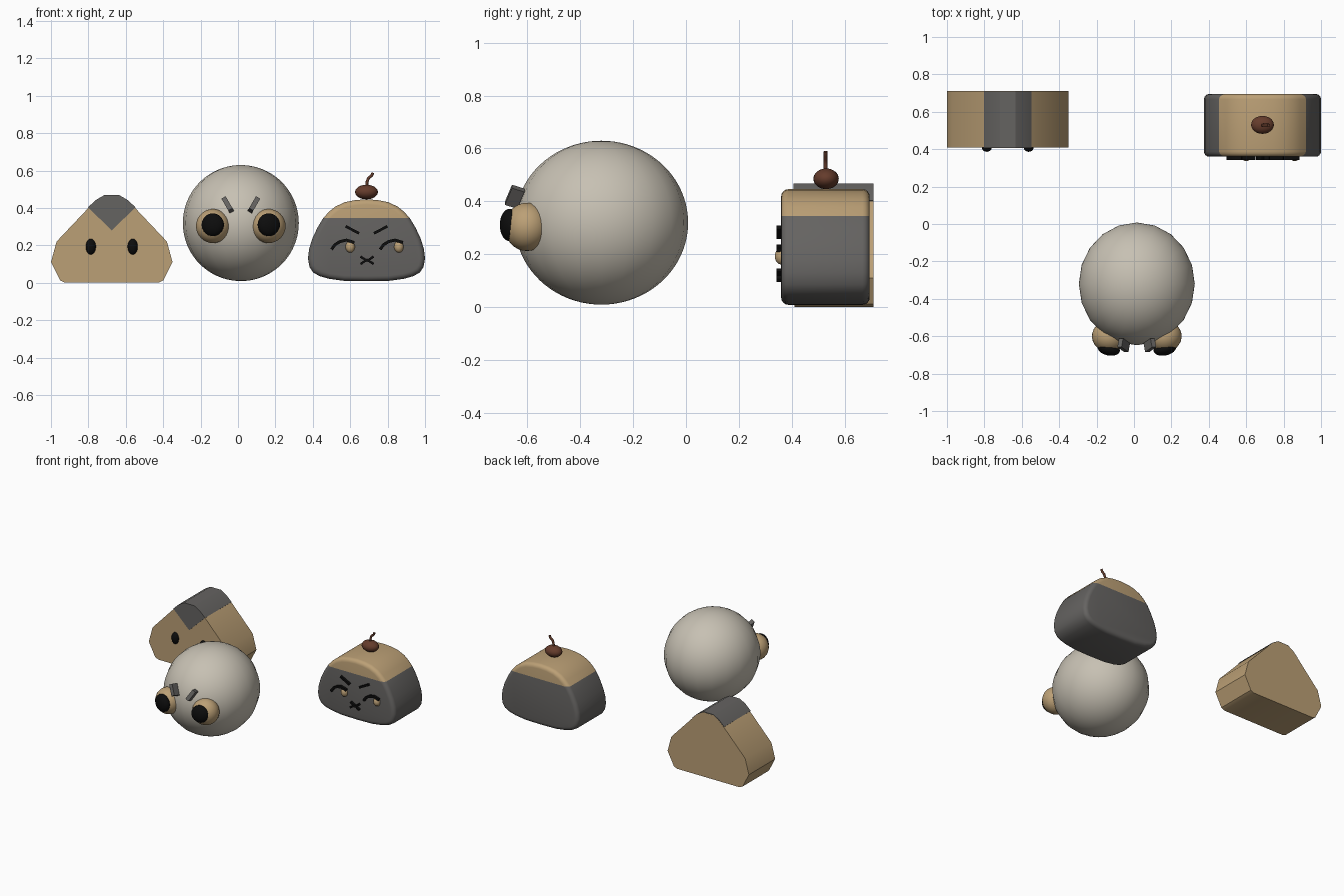
import bpy, bmesh
from math import radians, hypot
from mathutils import Vector

if "Cube" in bpy.data.objects:
    bpy.data.objects.remove(bpy.data.objects["Cube"])


def material(name, rgb):
    m = bpy.data.materials.new(name)
    m.diffuse_color = (*rgb, 1)
    m.use_nodes = True
    m.node_tree.nodes["Principled BSDF"].inputs["Base Color"].default_value = m.diffuse_color
    return m


TAN = material("tan", (0.50, 0.35, 0.18))
DARK = material("dark_grey", (0.13, 0.125, 0.12))
PALE = material("pale", (0.57, 0.53, 0.45))
BLACK = material("black", (0.004, 0.004, 0.004))
BROWN = material("brown", (0.13, 0.045, 0.025))


def prism(name, pts, y0, y1, mats, bevel=0, cut_z=None):
    """Extrude an xz outline along y; optionally round the rims and recolour above cut_z."""
    bm = bmesh.new()
    front = bm.faces.new([bm.verts.new((x, y0, z)) for x, z in pts])
    ext = bmesh.ops.extrude_face_region(bm, geom=[front], use_keep_orig=True)
    moved = [g for g in ext["geom"] if isinstance(g, bmesh.types.BMVert)]
    bmesh.ops.translate(bm, verts=moved, vec=(0, y1 - y0, 0))
    if bevel:
        rims = [e for e in bm.edges if abs(e.verts[0].co.y - e.verts[1].co.y) < 1e-5]
        bmesh.ops.bevel(bm, geom=rims, offset=bevel, segments=4, profile=0.5, affect='EDGES')
    if cut_z is not None:
        bmesh.ops.bisect_plane(bm, geom=bm.verts[:] + bm.edges[:] + bm.faces[:],
                               plane_co=(0, 0, cut_z), plane_no=(0, 0, 1))
        for f in bm.faces:
            f.material_index = int(f.calc_center_median().z > cut_z)
    bmesh.ops.recalc_face_normals(bm, faces=bm.faces[:])
    me = bpy.data.meshes.new(name)
    bm.to_mesh(me)
    bm.free()
    for m in mats:
        me.materials.append(m)
    ob = bpy.data.objects.new(name, me)
    bpy.context.collection.objects.link(ob)
    return ob


def ball(name, loc, radii, mat, seg=24, rings=16, yaw=0):
    bpy.ops.mesh.primitive_uv_sphere_add(segments=seg, ring_count=rings, radius=1,
                                         location=loc, rotation=(0, 0, yaw))
    ob = bpy.context.object
    ob.name = name
    ob.scale = radii
    ob.data.materials.append(mat)
    return ob


def stroke(name, pts, width):
    """Flat black ribbon on the front of the cake."""
    left, right = [], []
    for i, (x, z) in enumerate(pts):
        a, b = pts[max(i - 1, 0)], pts[min(i + 1, len(pts) - 1)]
        dx, dz = b[0] - a[0], b[1] - a[1]
        k = width / 2 / hypot(dx, dz)
        left.append((x - dz * k, z + dx * k))
        right.append((x + dz * k, z - dx * k))
    prism(name, left + right[::-1], 0.343, 0.37, [BLACK])


def mirrored(half, cx):
    """Complete a right-hand outline (bottom to top) about x = cx."""
    return [(cx + x, z) for x, z in half] + [(cx - x, z) for x, z in half[::-1] if x > 0]


# Rice wedge with dark wrap and eyes
CX1 = -0.675
wedge = [(0.25, 0), (0.275, 0.012), (0.325, 0.11), (0.295, 0.22), (0.12, 0.405),
         (0.085, 0.438), (0.04, 0.464)]
prism("rice_wedge", mirrored(wedge, CX1), 0.41, 0.71, [TAN])
wrap = [(0, 0.28), (0.127, 0.403), (0.087, 0.441), (0.041, 0.468)]
prism("wedge_wrap", mirrored(wrap, CX1), 0.406, 0.709, [DARK])
for s in (-1, 1):
    ball("wedge_eye", (CX1 + s * 0.112, 0.41, 0.193), (0.027, 0.024, 0.042), BLACK)

# Round body with bulging eyes and slanted brows
CX2 = 0.015
ball("round_body", (CX2, -0.32, 0.319), (0.31, 0.328, 0.31), PALE, 20, 40)
for s in (-1, 1):
    yaw = s * radians(12)
    ball("bulging_eye", (CX2 + s * 0.149, -0.602, 0.303), (0.091, 0.085, 0.091), TAN, 24, 16, yaw)
    ball("pupil", (CX2 + s * 0.15, -0.668, 0.31), (0.061, 0.035, 0.061), BLACK, 24, 16, yaw)
    bpy.ops.mesh.primitive_cube_add(size=1, location=(CX2 + s * 0.07, -0.648, 0.417),
                                    rotation=(radians(-20), s * radians(30), 0))
    brow = bpy.context.object
    brow.name = "brow"
    brow.scale = (0.026, 0.05, 0.078)
    brow.data.materials.append(DARK)

# Domed cake with tan icing on top
CX3 = 0.687
cake = [(0, 0.008), (0.12, 0.01), (0.2, 0.021), (0.25, 0.035), (0.285, 0.055), (0.305, 0.085),
        (0.313, 0.13), (0.307, 0.18), (0.29, 0.235), (0.262, 0.295), (0.232, 0.345),
        (0.2, 0.38), (0.165, 0.408), (0.115, 0.431), (0.06, 0.442), (0, 0.446)]
prism("cake", mirrored(cake, CX3), 0.36, 0.695, [DARK, TAN], 0.028, 0.345)

# Cherry and its bent stem
ball("cherry", (CX3, 0.53, 0.485), (0.061, 0.048, 0.039), BROWN)
cu = bpy.data.curves.new("cherry_stem", 'CURVE')
cu.dimensions = '3D'
cu.bevel_depth = 0.008
cu.bevel_resolution = 2
cu.use_fill_caps = True
sp = cu.splines.new('POLY')
path = [(0.687, 0.505), (0.69, 0.54), (0.698, 0.56), (0.715, 0.573), (0.721, 0.588)]
sp.points.add(len(path) - 1)
for p, (x, z) in zip(sp.points, path):
    p.co = (x, 0.528, z, 1)
cu.materials.append(BROWN)
bpy.context.collection.objects.link(bpy.data.objects.new("cherry_stem", cu))

# Cake face: brows, lash arcs, eyes and crossed mouth
for s in (-1, 1):
    stroke("cake_brow", [(CX3 + s * 0.04, 0.264), (CX3 + s * 0.112, 0.302)], 0.014)
    stroke("mouth_line", [(0.69 - 0.035, 0.12 + s * 0.02), (0.69, 0.12 - s * 0.003),
                          (0.69 + 0.035, 0.12 + s * 0.02)], 0.013)
for x in (0.6, 0.86):
    arc = [(-0.1, 0.178), (-0.082, 0.203), (-0.055, 0.22), (-0.02, 0.228), (0.022, 0.215)]
    stroke("lash_arc", [(x + dx, z) for dx, z in arc], 0.016)
    ball("cake_eye", (x, 0.36, 0.192), (0.025, 0.024, 0.031), TAN)

# Smooth shading with sharp edges kept
bpy.ops.object.select_all(action='DESELECT')
for ob in bpy.context.scene.objects:
    if ob.type == 'MESH':
        ob.select_set(True)
        bpy.context.view_layer.objects.active = ob
bpy.ops.object.shade_smooth_by_angle(angle=radians(30))
